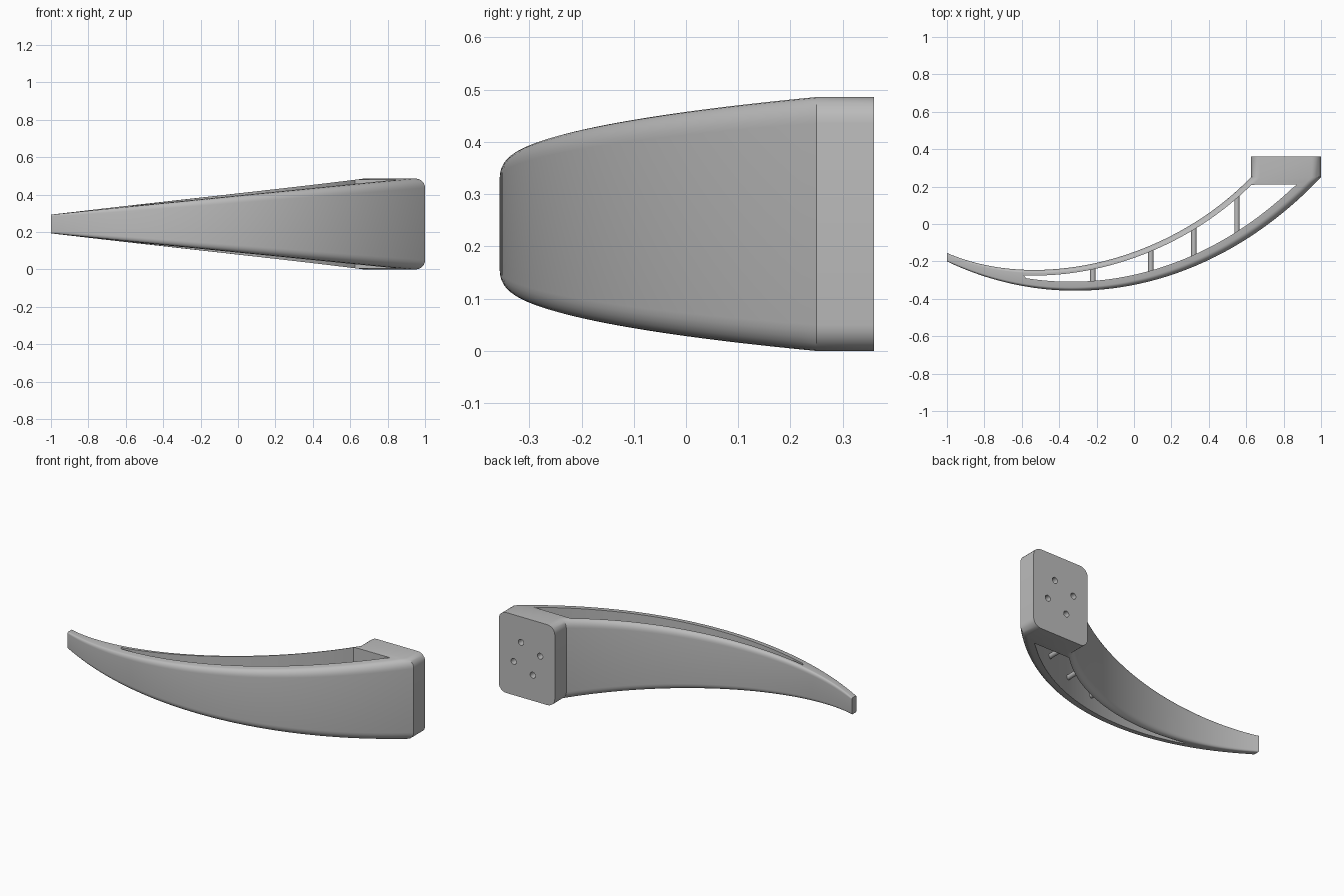
import bpy, bmesh, math
from mathutils import Vector, Matrix
from mathutils.geometry import interpolate_bezier

old = bpy.data.objects.get("Cube")
if old:
    bpy.data.objects.remove(old, do_unlink=True)

MID_Z = 0.243      # height of the centre line
CAVITY_END = 0.21  # where the solid mounting block starts
BACK = 0.36
STEPS = 64

grey = bpy.data.materials.new("plain_grey")
grey.use_nodes = True
grey.diffuse_color = (0.5, 0.5, 0.5, 1)
grey.node_tree.nodes["Principled BSDF"].inputs["Base Color"].default_value = grey.diffuse_color


def curve(*pts):
    return interpolate_bezier(*[Vector((x, y, 0)) for x, y in pts], STEPS)


def make_object(name, bm):
    bmesh.ops.recalc_face_normals(bm, faces=bm.faces)
    mesh = bpy.data.meshes.new(name)
    bm.to_mesh(mesh)
    bm.free()
    mesh.materials.append(grey)
    obj = bpy.data.objects.new(name, mesh)
    bpy.context.collection.objects.link(obj)
    return obj


def smooth(obj):
    bpy.ops.object.select_all(action='DESELECT')
    obj.select_set(True)
    bpy.context.view_layer.objects.active = obj
    bpy.ops.object.shade_smooth_by_angle(angle=math.radians(30))


def rounded_section(a, b, half, r):
    """Upright rounded rectangle spanning plan points a and b."""
    across = (b - a).normalized()
    centre = (a + b) / 2 + Vector((0, 0, MID_Z))
    w = (b - a).length / 2 - r
    pts = []
    for k, (sx, sz) in enumerate([(1, 1), (-1, 1), (-1, -1), (1, -1)]):
        for i in range(7):
            ang = math.pi / 2 * (k + i / 6)
            pts.append(centre + across * (sx * w + r * math.cos(ang))
                       + Vector((0, 0, sz * (half - r) + r * math.sin(ang))))
    return pts


def offset(pts, side, thickness):
    """Move a plan curve sideways by a thickness that depends on t."""
    out = []
    last = len(pts) - 1
    for i, p in enumerate(pts):
        d = (pts[min(i + 1, last)] - pts[max(i - 1, 0)]).normalized()
        out.append(p + Vector((-d.y, d.x, 0)) * side * thickness(i / last))
    return out


def clip(pts):
    """Keep the part of a wall curve that borders the cavity."""
    out = []
    for p in pts:
        if p.x < -0.6:
            continue
        if p.y >= CAVITY_END:
            out.append(Vector((p.x, CAVITY_END, 0)))
            break
        out.append(p)
    return out


def y_at(pts, x):
    for p, q in zip(pts, pts[1:]):
        if p.x <= x <= q.x:
            return p.y + (q.y - p.y) * (x - p.x) / (q.x - p.x)


def add_rod(bm, x, z, y0, y1, radius):
    mat = Matrix.Translation((x, (y0 + y1) / 2, z)) @ Matrix.Rotation(math.pi / 2, 4, 'X')
    bmesh.ops.create_cone(bm, cap_ends=True, segments=20, radius1=radius,
                          radius2=radius, depth=abs(y1 - y0), matrix=mat)


# Plan curves of the front and back walls
front = curve((-1, -0.2), (-0.35, -0.51), (0.42, -0.36), (1, 0.25))
rear = curve((-1, -0.155), (-0.5, -0.37), (0.2, -0.19), (0.625, 0.25))


def half_height(x):
    return 0.05 + 0.193 * (x + 1) / 2


# Curved tapering body, ending in the mounting block
sections = []
for i, (a, b) in enumerate(zip(front, rear)):
    t = i / (STEPS - 1)
    sections.append(rounded_section(a, b, half_height(a.x), 0.008 + 0.042 * t ** 0.7))
sections.append([Vector((p.x, BACK, p.z)) for p in sections[-1]])

bm = bmesh.new()
rings = [[bm.verts.new(p) for p in s] for s in sections]
for r0, r1 in zip(rings, rings[1:]):
    for j in range(len(r0)):
        k = (j + 1) % len(r0)
        bm.faces.new((r0[j], r0[k], r1[k], r1[j]))
bm.faces.new(rings[0])
bm.faces.new(rings[-1])
body = make_object("curved_arm", bm)

# Cavity open at the top and bottom
front_in = offset(front, 1, lambda t: 0.038 + 0.03 * t)
rear_in = offset(rear, -1, lambda t: 0.03)
outline = clip(front_in) + clip(rear_in)[::-1]
bm = bmesh.new()
base = bm.faces.new([bm.verts.new((p.x, p.y, -0.2)) for p in outline])
ext = bmesh.ops.extrude_face_region(bm, geom=[base], use_keep_orig=True)
top = [g for g in ext["geom"] if isinstance(g, bmesh.types.BMVert)]
bmesh.ops.translate(bm, verts=top, vec=(0, 0, 1))
bmesh.ops.triangulate(bm, faces=[f for f in bm.faces if len(f.verts) > 4])
cavity = make_object("cavity_cutter", bm)

# Four screw holes through the mounting block
bm = bmesh.new()
for k in range(4):
    ang = math.radians(66) + k * math.pi / 2
    add_rod(bm, 0.812 + 0.097 * math.cos(ang), MID_Z + 0.097 * math.sin(ang),
            CAVITY_END - 0.01, BACK + 0.05, 0.018)
holes = make_object("screw_hole_cutter", bm)

for cutter in (cavity, holes):
    cutter.hide_render = True
    mod = body.modifiers.new(cutter.name, 'BOOLEAN')
    mod.operation = 'DIFFERENCE'
    mod.solver = 'EXACT'
    mod.object = cutter
bpy.context.view_layer.update()
result = bpy.data.meshes.new_from_object(body.evaluated_get(bpy.context.evaluated_depsgraph_get()))
body.modifiers.clear()
body.data = result
for cutter in (cavity, holes):
    bpy.data.objects.remove(cutter, do_unlink=True)
smooth(body)

# Pairs of spacer rods between the walls
bm = bmesh.new()
for x in (-0.22, 0.09, 0.32, 0.55):
    y0, y1 = y_at(front_in, x) - 0.015, y_at(rear_in, x) + 0.012
    for side in (-1, 1):
        add_rod(bm, x, MID_Z + side * 0.45 * half_height(x), y0, y1, 0.014)
smooth(make_object("spacer_rods", bm))
